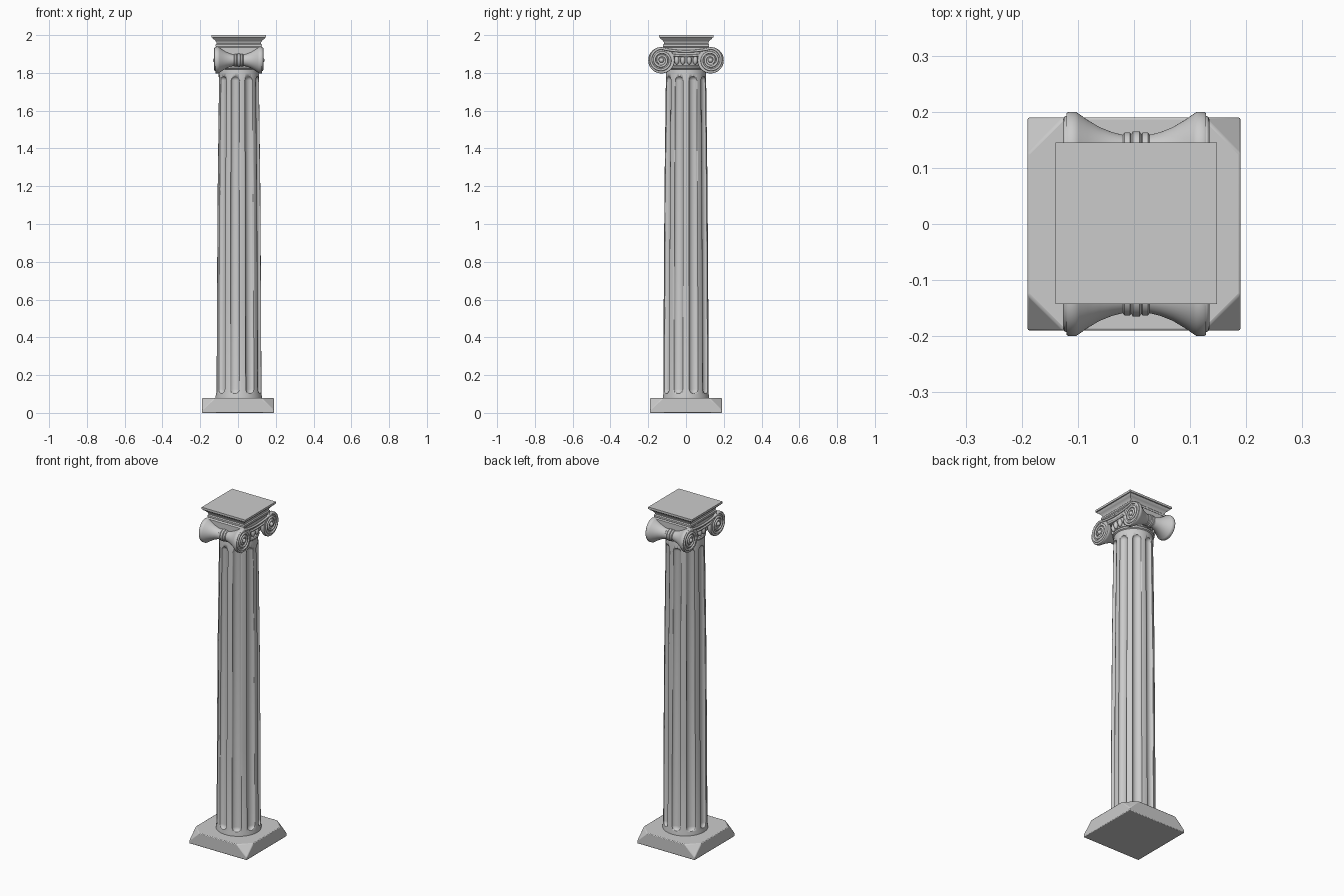
import bpy, bmesh, math
from mathutils import Matrix, Vector

if "Cube" in bpy.data.objects:
    bpy.data.objects.remove(bpy.data.objects["Cube"])

CX = 0.004          # shaft and capital sit slightly off the plinth centre
VY, VZ = 0.13, 1.867  # volute centre


def finish(name, bm, smooth=True):
    bmesh.ops.recalc_face_normals(bm, faces=bm.faces)
    me = bpy.data.meshes.new(name)
    bm.to_mesh(me)
    bm.free()
    ob = bpy.data.objects.new(name, me)
    bpy.context.collection.objects.link(ob)
    if smooth:
        bpy.ops.object.select_all(action='DESELECT')
        ob.select_set(True)
        bpy.context.view_layer.objects.active = ob
        bpy.ops.object.shade_smooth_by_angle(angle=math.radians(35))
    return ob


def lathe(name, profile, seg=72, matrix=Matrix()):
    """Revolve (radius, height) pairs about z, cap the ends, then transform."""
    bm = bmesh.new()
    rings = [[bm.verts.new((r * math.cos(2 * math.pi * i / seg),
                            r * math.sin(2 * math.pi * i / seg), z))
              for i in range(seg)] for r, z in profile]
    for a, b in zip(rings, rings[1:]):
        for i in range(seg):
            j = (i + 1) % seg
            bm.faces.new((a[i], a[j], b[j], b[i]))
    bm.faces.new(rings[0])
    bm.faces.new(rings[-1])
    bm.transform(matrix)
    return finish(name, bm)


def tube(name, points, radius):
    cu = bpy.data.curves.new(name, 'CURVE')
    cu.dimensions = '3D'
    cu.bevel_depth = radius
    cu.bevel_resolution = 2
    cu.use_fill_caps = True
    sp = cu.splines.new('POLY')
    sp.points.add(len(points) - 1)
    for p, co in zip(sp.points, points):
        p.co = (*co, 1)
    sp.use_smooth = True
    ob = bpy.data.objects.new(name, cu)
    bpy.context.collection.objects.link(ob)


# plinth: square block whose top corners are sliced off
bm = bmesh.new()
for sx in (-1, 1):
    for sy in (-1, 1):
        for x, y, z in ((.19, .19, 0), (.19, .19, .015), (.19, .125, .078), (.125, .19, .078)):
            bm.verts.new((sx * x, sy * y, z))
bmesh.ops.convex_hull(bm, input=bm.verts)
bmesh.ops.dissolve_limit(bm, angle_limit=0.02, verts=bm.verts, edges=bm.edges)
plinth = finish("plinth", bm)
bev = plinth.modifiers.new("bevel", 'BEVEL')
bev.width = 0.004
bev.segments = 2

# tapered shaft
shaft = lathe("shaft", [(.123, .07), (.123, .088), (.12, .10), (.118, .6), (.114, 1.2),
                        (.107, 1.75), (.106, 1.80), (.103, 1.825)],
              matrix=Matrix.Translation((CX, 0, 0)))

# nine round-ended flutes cut into the shaft
bm = bmesh.new()
for k in range(9):
    new = bmesh.ops.create_uvsphere(bm, u_segments=20, v_segments=13, radius=1)['verts']
    rot = Matrix.Rotation(math.radians(20 + 40 * k), 4, 'Z')
    for v in new:
        top = v.co.z > 0
        w, r, z = (.0235, .109, 1.758) if top else (.026, .122, .128)
        v.co = Vector((CX, 0, 0)) + rot @ Vector((r + v.co.x * w * .75, v.co.y * w, z + v.co.z * w))
cutter = finish("flute_cutter", bm)
cutter.hide_render = True
cutter.hide_viewport = True
cut = shaft.modifiers.new("flutes", 'BOOLEAN')
cut.operation = 'DIFFERENCE'
cut.solver = 'EXACT'
cut.object = cutter

# echinus under the scrolls
lathe("echinus", [(.10, 1.815), (.110, 1.822), (.112, 1.830), (.108, 1.837), (.100, 1.84),
                  (.104, 1.865), (.116, 1.89), (.118, 1.91)],
      matrix=Matrix.Translation((CX, 0, 0)))

# ring of egg ornaments
bm = bmesh.new()
for k in range(20):
    a = 2 * math.pi * (k + .5) / 20
    m = Matrix.Translation((CX + .108 * math.cos(a), .108 * math.sin(a), 1.868)) \
        @ Matrix.Diagonal((.013, .013, .024, 1))
    bmesh.ops.create_uvsphere(bm, u_segments=14, v_segments=10, radius=1, matrix=m)
finish("egg_ornaments", bm)

# bolsters: pinched rolls along x with rims and a banded middle
half = [(.068, .124), (.070, .120), (.070, .108), (.066, .102), (.055, .086),
        (.043, .066), (.034, .044), (.029, .024), (.033, .021), (.033, .011),
        (.030, .009), (.035, .006)]
prof = half + [(r, -x) for r, x in reversed(half)]
for s, side in ((-1, "front"), (1, "back")):
    lathe(side + "_bolster", prof, 48,
          Matrix.Translation((CX, s * VY, VZ)) @ Matrix.Rotation(math.pi / 2, 4, 'Y'))

# channel block joining the scrolls, with a sagging lower edge
bm = bmesh.new()
ys = [-.13 + .26 * i / 16 for i in range(17)]
outline = [(y, 1.888 + .5 * y * y) for y in ys] + [(.13, 1.934), (.11, 1.945), (-.11, 1.945), (-.13, 1.934)]
face = bm.faces.new([bm.verts.new((CX - .118, y, z)) for y, z in outline])
ext = bmesh.ops.extrude_face_region(bm, geom=[face])['geom']
bmesh.ops.translate(bm, vec=(.236, 0, 0), verts=[v for v in ext if isinstance(v, bmesh.types.BMVert)])
finish("channel_block", bm)

# spiral beads, sagging edge beads and eyes on both scroll faces
for sx, face_name in ((-1, "left"), (1, "right")):
    x = CX + sx * .124
    for s, end in ((-1, "front"), (1, "back")):
        pts = [(x, s * VY * i / 8, 1.914 + .015 * (i / 8) ** 2) for i in range(8)]
        for i in range(91):
            t = i / 90
            a, r = t * 2.4 * 2 * math.pi, .063 - .046 * t ** .85
            pts.append((x, s * (VY + r * math.sin(a)), VZ + r * math.cos(a)))
        tube(f"{face_name}_{end}_spiral", pts, .0065)
        bm = bmesh.new()
        bmesh.ops.create_uvsphere(bm, u_segments=16, v_segments=10, radius=.013,
                                  matrix=Matrix.Translation((x, s * VY, VZ)))
        finish(f"{face_name}_{end}_eye", bm)
    tube(f"{face_name}_lower_bead",
         [(CX + sx * .118, y * .75, 1.890 + .5 * y * y) for y in ys], .006)

# abacus: square moulded slab
bm = bmesh.new()
rings = []
for h, z in ((.118, 1.935), (.122, 1.94), (.122, 1.950), (.117, 1.955), (.119, 1.964),
             (.127, 1.974), (.137, 1.981), (.139, 1.986), (.144, 1.988), (.144, 2.0)):
    rings.append([bm.verts.new((CX + h * a, .001 + h * b, z))
                  for a, b in ((-1, -1), (1, -1), (1, 1), (-1, 1))])
for a, b in zip(rings, rings[1:]):
    for i in range(4):
        j = (i + 1) % 4
        bm.faces.new((a[i], a[j], b[j], b[i]))
bm.faces.new(rings[0])
bm.faces.new(rings[-1])
finish("abacus", bm)
